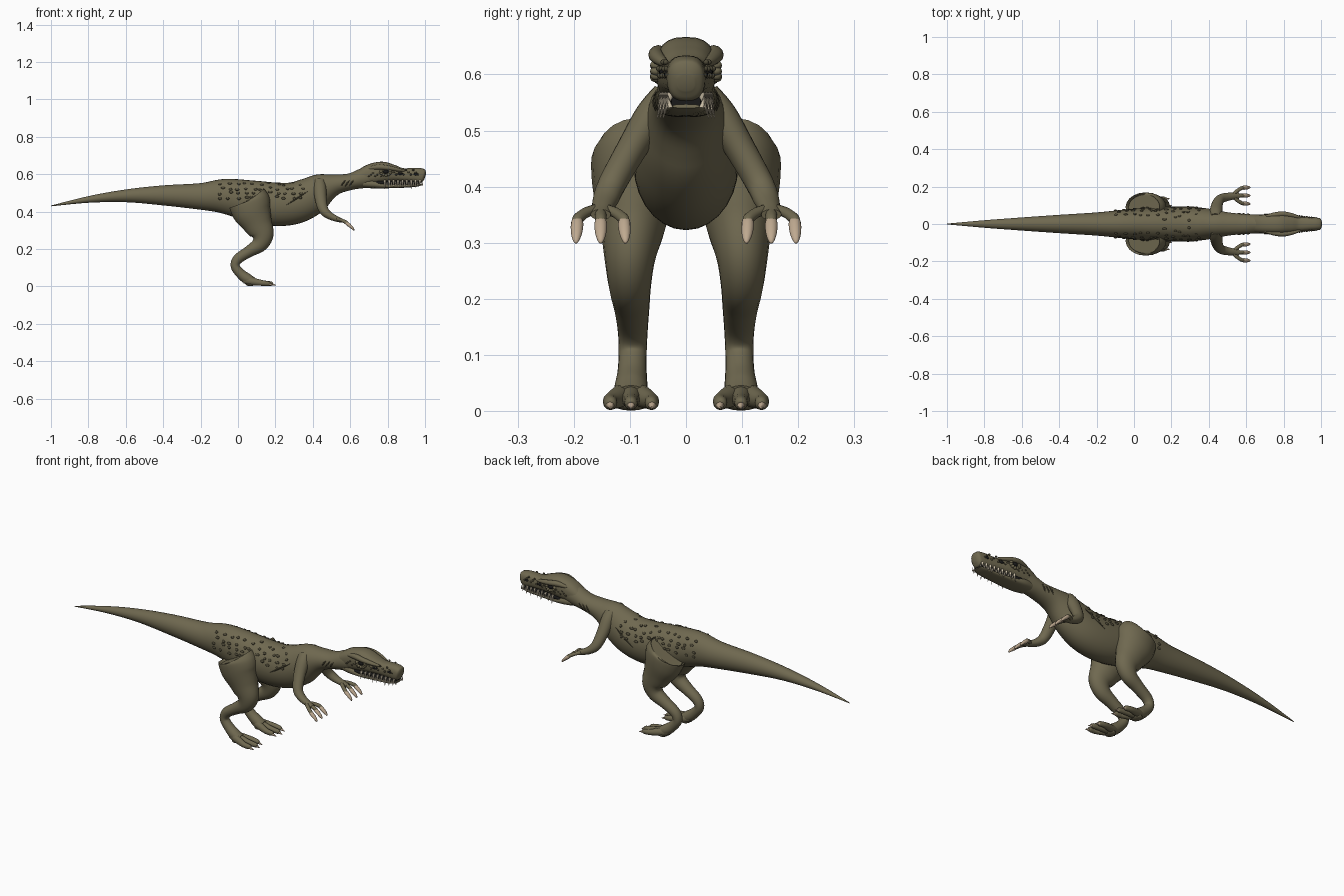
import bpy, bmesh, math, random
from mathutils import Vector, Matrix

random.seed(4)
if "Cube" in bpy.data.objects:
    bpy.data.objects.remove(bpy.data.objects["Cube"], do_unlink=True)


def material(name, r, g, b):
    m = bpy.data.materials.new(name)
    m.use_nodes = True
    m.diffuse_color = (r, g, b, 1)
    bsdf = m.node_tree.nodes["Principled BSDF"]
    bsdf.inputs["Base Color"].default_value = (r, g, b, 1)
    bsdf.inputs["Roughness"].default_value = 0.8
    return m


SKIN = material("olive skin", 0.16, 0.14, 0.08)
SPOT = material("dark olive scales", 0.075, 0.066, 0.038)
CLAW = material("tan claw", 0.52, 0.40, 0.28)
TOOTH = material("ivory tooth", 0.62, 0.54, 0.40)
BLACK = material("black", 0.01, 0.01, 0.01)


def smooth_stations(pts, steps):
    """Catmull-Rom interpolation of station tuples."""
    out = []
    for i in range(len(pts) - 1):
        a, b, c, d = (pts[min(max(i + k, 0), len(pts) - 1)] for k in (-1, 0, 1, 2))
        for s in range(steps):
            t = s / steps
            out.append(tuple(
                q + 0.5 * t * (r - p + t * (2 * p - 5 * q + 4 * r - s2 + t * (3 * (q - r) + s2 - p)))
                for p, q, r, s2 in zip(a, b, c, d)))
    return out + [tuple(pts[-1])]


def add_loft(bm, pts, steps=5, sides=20, power=1.0):
    """Tube through stations (x, y, z, side radius, depth radius)."""
    st = smooth_stations(pts, steps)
    centres = [Vector(s[:3]) for s in st]
    rings = []
    for i, s in enumerate(st):
        t = (centres[min(i + 1, len(st) - 1)] - centres[max(i - 1, 0)]).normalized()
        side = Vector((0, 1, 0))
        side = (side - t * side.dot(t)).normalized()
        up = t.cross(side)
        ring = []
        for k in range(sides):
            c, n = math.cos(math.tau * k / sides), math.sin(math.tau * k / sides)
            u = math.copysign(abs(c) ** power, c) * max(s[3], 0.0005)
            v = math.copysign(abs(n) ** power, n) * max(s[4], 0.0005)
            ring.append(bm.verts.new(centres[i] + side * u + up * v))
        rings.append(ring)
    for a, b in zip(rings, rings[1:]):
        for k in range(sides):
            bm.faces.new((a[k], a[k - 1], b[k - 1], b[k]))
    bm.faces.new(rings[0])
    bm.faces.new(rings[-1])


def add_cone(bm, p, q, r):
    p, q = Vector(p), Vector(q)
    rot = (q - p).to_track_quat('Z', 'Y').to_matrix().to_4x4()
    bmesh.ops.create_cone(bm, cap_ends=True, segments=8, radius1=r, radius2=r * 0.12,
                          depth=(q - p).length, matrix=Matrix.Translation((p + q) / 2) @ rot)


def add_ball(bm, p, size, tilt=0.0):
    m = Matrix.Translation(p) @ Matrix.Rotation(tilt, 4, 'X') @ Matrix.Diagonal((*size, 1))
    bmesh.ops.create_uvsphere(bm, u_segments=12, v_segments=8, radius=1, matrix=m)


def finish(name, bm, mat, mirror=False):
    bmesh.ops.recalc_face_normals(bm, faces=bm.faces[:])
    me = bpy.data.meshes.new(name)
    bm.to_mesh(me)
    bm.free()
    me.materials.append(mat)
    ob = bpy.data.objects.new(name, me)
    bpy.context.collection.objects.link(ob)
    bpy.ops.object.select_all(action='DESELECT')
    ob.select_set(True)
    bpy.context.view_layer.objects.active = ob
    bpy.ops.object.shade_smooth_by_angle(angle=math.radians(50))
    if mirror:
        mod = ob.modifiers.new("mirror", 'MIRROR')
        mod.use_axis = (False, True, False)
    return ob


def spans(rows):
    """(x, top, bottom, half width) to loft stations."""
    return [(x, 0, (t + b) / 2, w, (t - b) / 2) for x, t, b, w in rows]


# Body from tail tip to neck
body = spans([
    (-1, .432, .428, .002), (-.8, .482, .447, .02), (-.6, .518, .45, .035),
    (-.4, .54, .433, .049), (-.2, .552, .41, .062), (-.07, .575, .388, .075),
    (.08, .566, .345, .088), (.2, .555, .323, .093), (.3, .557, .333, .092),
    (.38, .582, .372, .085), (.45, .605, .432, .072), (.52, .6, .488, .06),
    (.6, .604, .515, .053), (.68, .635, .527, .05), (.76, .645, .55, .045)])
bm = bmesh.new()
add_loft(bm, body, steps=6, sides=28)
finish("body", bm, SKIN)

dense = smooth_stations(body, 20)


def flank(x, z):
    """Side surface point and tilt of the body at x, z."""
    s = min(dense, key=lambda d: abs(d[0] - x))
    f = max(-0.98, min(0.98, (z - s[2]) / s[4]))
    y = s[3] * math.sqrt(1 - f * f)
    return Vector((x, y, s[2] + f * s[4])), math.atan2(f / s[4], y / s[3] ** 2)


# Skull and lower jaw
bm = bmesh.new()
add_loft(bm, spans([
    (.64, .612, .54, .044), (.7, .65, .543, .051), (.77, .667, .552, .054),
    (.83, .65, .558, .049), (.88, .632, .56, .041), (.94, .634, .556, .036),
    (.975, .632, .552, .034), (.992, .622, .553, .03), (1, .6, .57, .015)]), sides=24, power=.78)
finish("skull", bm, SKIN)
bm = bmesh.new()
add_loft(bm, spans([
    (.67, .575, .528, .043), (.72, .57, .524, .05), (.78, .552, .524, .046),
    (.88, .547, .527, .038), (.95, .546, .532, .034), (.982, .547, .54, .024)]), power=.78)
finish("lower_jaw", bm, SKIN)
bm = bmesh.new()
add_loft(bm, spans([(.74, .566, .54, .046), (.88, .566, .54, .035), (.975, .562, .54, .026)]), power=.6)
finish("mouth_lining", bm, BLACK)

# Teeth along both jaws
bm = bmesh.new()
for i in range(9):
    x = .785 + i * .0235
    y = .047 - (x - .785) * .075
    add_cone(bm, (x, y - .006, .567), (x, y + .004, .522 + .006 * (i % 3)), .0065)
    add_cone(bm, (x + .012, y - .005, .541), (x + .012, y, .563), .0045)
finish("teeth", bm, TOOTH, True)

# Brow ridges, eye sockets and eyes
bm = bmesh.new()
add_loft(bm, [(.7, .038, .63, .008, .008), (.75, .048, .638, .014, .014),
              (.8, .053, .634, .014, .013), (.85, .045, .625, .011, .01),
              (.89, .034, .618, .005, .005)], sides=12)
for i in range(7):
    a = math.pi * (.95 + i * .19)
    add_ball(bm, (.79 + .025 * math.cos(a), .053, .612 + .018 * math.sin(a)), (.009, .011, .008))
finish("brows", bm, SKIN, True)
bm = bmesh.new()
add_ball(bm, (.79, .052, .613), (.015, .011, .011))
add_ball(bm, (.866, .041, .604), (.016, .007, .009))
add_ball(bm, (.95, .034, .6), (.012, .005, .007))
finish("eyes_and_nostrils", bm, BLACK, True)
bm = bmesh.new()
for i in range(12):
    x = .82 + .013 * i
    add_ball(bm, (x, .05 - (x - .82) * .12, .622 - .012 * (i % 3)), (.006, .005, .005))
for i in range(8):
    add_ball(bm, (.7 + .011 * i, .052, .588 + .009 * (i % 3)), (.005, .004, .004))
finish("head_scales", bm, SPOT, True)

# Scales scattered over the back
bm = bmesh.new()
for i in range(11):
    for j in range(4):
        x = -.09 + i * .043 + random.uniform(-.012, .012)
        z = .475 + j * .024 + random.uniform(-.007, .007)
        p, tilt = flank(x, z)
        add_ball(bm, p, (random.uniform(.008, .012), .005, .007), tilt)
finish("back_scales", bm, SPOT, True)

# Skin folds on the ribs and neck
bm = bmesh.new()
folds = [((.26, .435), (.375, .51))] + [((.55 + i * .022, .535), (.575 + i * .022, .57)) for i in range(3)]
for (x0, z0), (x1, z1) in folds:
    line = []
    for k in range(5):
        p, _ = flank(x0 + (x1 - x0) * k / 4, z0 + (z1 - z0) * k / 4)
        r = .004 * math.sin(math.pi * (k + .3) / 4.6)
        line.append((*p, r, r))
    add_loft(bm, line, steps=2, sides=8)
finish("skin_folds", bm, SPOT, True)

# Legs: thigh, shin, ankle
bm = bmesh.new()
add_loft(bm, [
    (.055, .09, .463, .066, .098), (.06, .09, .452, .078, .11), (.075, .092, .4, .075, .104),
    (.105, .095, .335, .06, .08), (.13, .1, .275, .046, .061), (.115, .1, .225, .038, .043),
    (.06, .097, .187, .032, .031), (0, .095, .147, .027, .027), (-.015, .095, .108, .025, .024),
    (.012, .096, .07, .026, .026), (.05, .098, .04, .03, .029), (.085, .098, .026, .03, .021)], steps=6)
# Toes
for spread in (-1, 0, 1):
    y = .098 + spread * .036
    reach = .165 + .012 * (spread == 0)
    add_loft(bm, [(.035, .098 + spread * .008, .035, .016, .02), (.08, .098 + spread * .02, .026, .018, .02),
                  (.13, y, .018, .014, .015), (reach, y, .014, .011, .012),
                  (reach + .008, y, .012, .004, .004)], sides=12)
add_ball(bm, (.065, .098, .012), (.025, .032, .011))
finish("legs", bm, SKIN, True)

# Arms and fingers
bm = bmesh.new()
add_loft(bm, [
    (.435, .035, .565, .025, .03), (.438, .062, .525, .03, .034), (.443, .098, .465, .027, .031),
    (.458, .13, .408, .025, .026), (.49, .143, .378, .023, .02), (.535, .15, .358, .018, .014),
    (.56, .152, .35, .018, .01)])
for spread in (-1, 0, 1):
    y = .152 + spread * .041
    add_loft(bm, [(.53, .152 + spread * .006, .36, .01, .01), (.553, .152 + spread * .026, .354, .01, .009),
                  (.578, y, .342, .01, .01), (.588, y, .334, .007, .007)], sides=12)
finish("arms", bm, SKIN, True)

# Claws on hands and feet
bm = bmesh.new()
for spread in (-1, 0, 1):
    y = .152 + spread * .042
    add_loft(bm, [(.572, y, .345, .007, .006), (.585, y, .335, .011, .01),
                  (.605, y + spread * .001, .318, .01, .008), (.617, y + spread * .002, .305, .006, .005),
                  (.62, y + spread * .002, .299, .002, .002)], sides=12)
    y = .098 + spread * .037
    reach = .165 + .012 * (spread == 0)
    add_cone(bm, (reach - .003, y, .013), (reach + .027, y, .005), .0095)
finish("claws", bm, CLAW, True)
